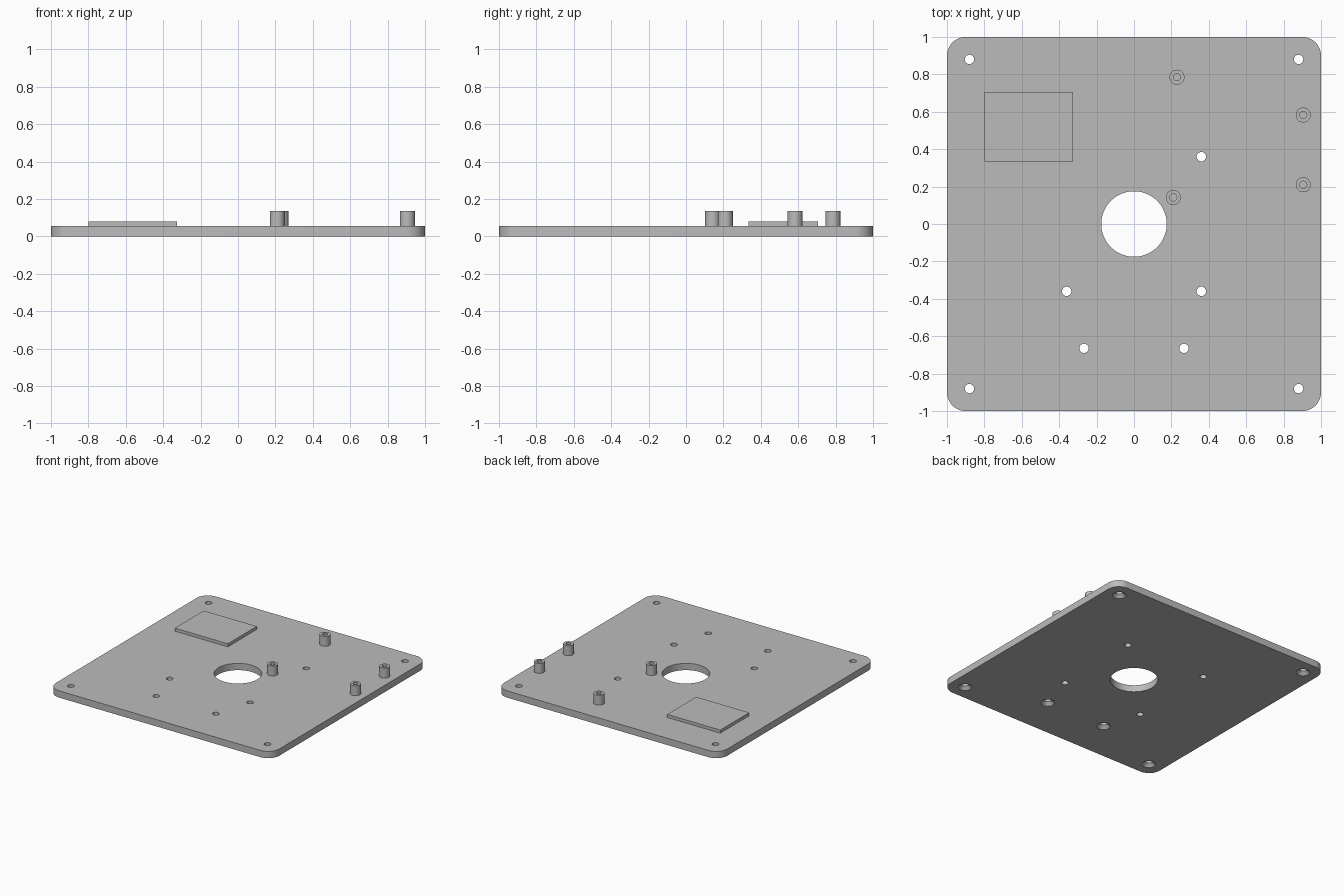
import bpy
import bmesh
from math import cos, sin, pi, radians

old = bpy.data.objects.get("Cube")
if old:
    bpy.data.objects.remove(old, do_unlink=True)

PLATE_TOP = 0.055
PAD_TOP = 0.08
POST_TOP = 0.135
HOLE = 0.025

grey = bpy.data.materials.new("plain_grey")
grey.use_nodes = True
grey.diffuse_color = (0.5, 0.5, 0.5, 1)
grey.node_tree.nodes["Principled BSDF"].inputs["Base Color"].default_value = (0.5, 0.5, 0.5, 1)


def finish(bm, name):
    bmesh.ops.recalc_face_normals(bm, faces=bm.faces)
    mesh = bpy.data.meshes.new(name)
    bm.to_mesh(mesh)
    bm.free()
    mesh.materials.append(grey)
    obj = bpy.data.objects.new(name, mesh)
    bpy.context.collection.objects.link(obj)
    return obj


def lathe(bm, x, y, profile, segments=32, ring=False):
    """Turn (radius, z) points about a vertical axis; close as a ring or cap the ends."""
    rings = [[bm.verts.new((x + r * cos(2 * pi * i / segments),
                            y + r * sin(2 * pi * i / segments), z))
              for i in range(segments)] for r, z in profile]
    pairs = list(zip(rings, rings[1:]))
    if ring:
        pairs.append((rings[-1], rings[0]))
    else:
        bm.faces.new(rings[0])
        bm.faces.new(rings[-1])
    for a, b in pairs:
        for i in range(segments):
            j = (i + 1) % segments
            bm.faces.new((a[i], a[j], b[j], b[i]))


def smooth(obj):
    bpy.ops.object.select_all(action='DESELECT')
    obj.select_set(True)
    bpy.context.view_layer.objects.active = obj
    bpy.ops.object.shade_smooth_by_angle(angle=radians(30))


# Base plate: rounded square outline, extruded
bm = bmesh.new()
radius, steps = 0.1, 12
outline = []
for k, (sx, sy) in enumerate([(1, 1), (-1, 1), (-1, -1), (1, -1)]):
    for i in range(steps + 1):
        a = (k + i / steps) * pi / 2
        outline.append(bm.verts.new((sx * (1 - radius) + radius * cos(a),
                                     sy * (1 - radius) + radius * sin(a), 0)))
face = bm.faces.new(outline)
ext = bmesh.ops.extrude_face_region(bm, geom=[face])
top = [v for v in ext["geom"] if isinstance(v, bmesh.types.BMVert)]
bmesh.ops.translate(bm, verts=top, vec=(0, 0, PLATE_TOP))
plate = finish(bm, "base_plate")

# Holes: central opening, plain holes, and holes countersunk from below
bm = bmesh.new()
lathe(bm, 0, 0, [(0.175, -0.1), (0.175, 0.2)], 64)
corners = [(sx, sy) for sx in (-1, 1) for sy in (-1, 1)]
for sx, sy in corners:
    lathe(bm, sx * 0.36, sy * 0.36, [(HOLE, -0.1), (HOLE, 0.2)])
sunk = [(sx * 0.88, sy * 0.88) for sx, sy in corners] + [(-0.267, -0.665), (0.267, -0.665)]
for x, y in sunk:
    lathe(bm, x, y, [(0.055, -0.005), (HOLE, 0.025), (HOLE, 0.2)])
cutter = finish(bm, "hole_cutter")
cutter.hide_render = True

cut = plate.modifiers.new("holes", 'BOOLEAN')
cut.operation = 'DIFFERENCE'
cut.solver = 'EXACT'
cut.object = cutter
bpy.context.view_layer.objects.active = plate
bpy.ops.object.modifier_apply(modifier=cut.name)
bpy.data.objects.remove(cutter, do_unlink=True)
smooth(plate)

# Raised rectangular pad
bm = bmesh.new()
bmesh.ops.create_cube(bm, size=1)
bmesh.ops.scale(bm, verts=bm.verts, vec=(0.475, 0.37, PAD_TOP - PLATE_TOP))
bmesh.ops.translate(bm, verts=bm.verts, vec=(-0.563, 0.52, (PAD_TOP + PLATE_TOP) / 2))
finish(bm, "raised_pad")

# Hollow mounting posts
for n, (x, y) in enumerate([(0.23, 0.785), (0.905, 0.583), (0.905, 0.21), (0.21, 0.142)], 1):
    bm = bmesh.new()
    lathe(bm, x, y, [(0.019, PLATE_TOP), (0.04, PLATE_TOP),
                     (0.04, POST_TOP), (0.019, POST_TOP)], ring=True)
    smooth(finish(bm, f"mounting_post_{n}"))
